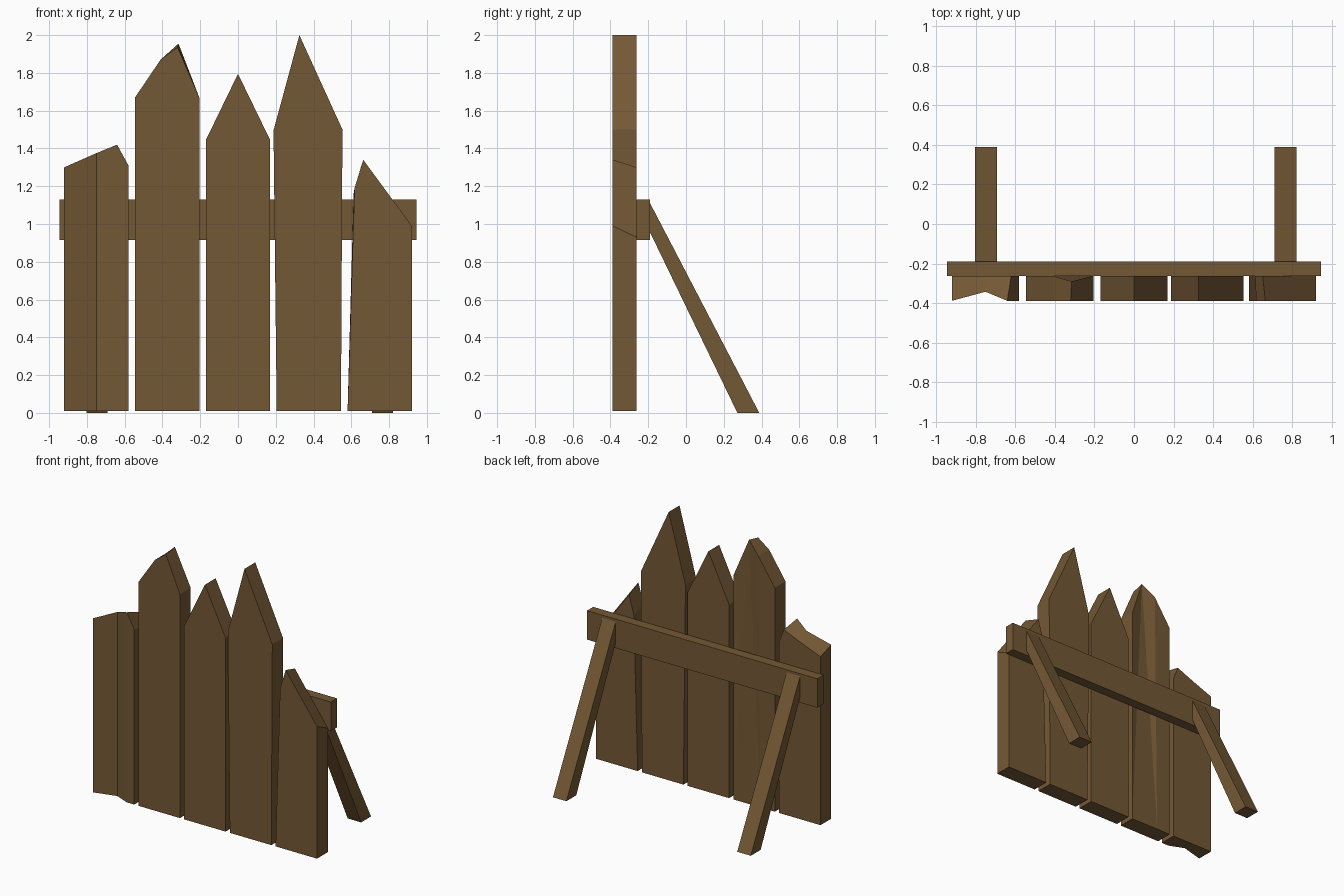
import bpy, bmesh

if "Cube" in bpy.data.objects:
    bpy.data.objects.remove(bpy.data.objects["Cube"])

wood = bpy.data.materials.new("brown wood")
wood.diffuse_color = (0.175, 0.098, 0.035, 1)
wood.use_nodes = True
wood.node_tree.nodes["Principled BSDF"].inputs["Base Color"].default_value = wood.diffuse_color
FRONT, BACK, BASE = -0.388, -0.262, 0.01


def loft(name, a, b):
    """Solid between two matching loops of 3D points."""
    bm = bmesh.new()
    va = [bm.verts.new(p) for p in a]
    vb = [bm.verts.new(p) for p in b]
    n = len(a)
    caps = [bm.faces.new(va), bm.faces.new(vb[::-1])]
    for i in range(n):
        j = (i + 1) % n
        bm.faces.new((va[i], vb[i], vb[j], va[j]))
    bmesh.ops.triangulate(bm, faces=caps)
    bmesh.ops.recalc_face_normals(bm, faces=bm.faces)
    me = bpy.data.meshes.new(name)
    bm.to_mesh(me)
    bm.free()
    me.materials.append(wood)
    ob = bpy.data.objects.new(name, me)
    bpy.context.collection.objects.link(ob)
    return ob


def plank(name, front, back=None):
    """Board from an x-z outline; a third value overrides the depth y."""
    def to3d(pts, y):
        return [(p[0], p[2] if len(p) > 2 else y, p[1]) for p in pts]
    return loft(name, to3d(front, FRONT), to3d(back or front, BACK))


# Far left board, hollowed along the front and sloping back at the top
plank("plank_far_left",
      [(-0.92, BASE), (-0.75, BASE, -0.342), (-0.64, BASE), (-0.58, BASE),
       (-0.58, 1.31), (-0.64, 1.42), (-0.75, 1.375, -0.342), (-0.92, 1.30)],
      [(-0.92, BASE), (-0.75, BASE), (-0.62, BASE), (-0.58, BASE),
       (-0.58, 1.28), (-0.62, 1.38), (-0.75, 1.325), (-0.92, 1.26)])

# Left board with a chipped point, dented at the back
plank("plank_left",
      [(-0.43, BASE), (-0.205, BASE), (-0.205, 1.67), (-0.32, 1.935),
       (-0.41, 1.87), (-0.545, 1.67), (-0.545, BASE)],
      [(-0.43, BASE), (-0.205, BASE), (-0.205, 1.67), (-0.315, 1.955, -0.29),
       (-0.41, 1.87), (-0.545, 1.67), (-0.545, BASE)])

# Middle and right boards with plain points
plank("plank_middle",
      [(-0.17, BASE), (0.17, BASE), (0.17, 1.445), (0, 1.795), (-0.17, 1.445)])
plank("plank_right",
      [(0.205, BASE), (0.545, BASE), (0.553, 1.50), (0.325, 2.0), (0.188, 1.495)])

# Far right short board, sloping back at the top
plank("plank_far_right",
      [(0.58, BASE), (0.92, BASE), (0.92, 0.99), (0.663, 1.34), (0.617, 1.19)],
      [(0.58, BASE), (0.92, BASE), (0.92, 0.93), (0.65, 1.30), (0.612, 1.16)])

# Cross rail behind the boards
rail = [(-0.945, 0.915), (0.945, 0.915), (0.945, 1.13), (-0.945, 1.13)]
loft("cross_rail", [(x, BACK, z) for x, z in rail], [(x, -0.19, z) for x, z in rail])

# Slanted support legs
leg = [(-0.19, 1.11), (-0.19, 0.955), (0.272, 0), (0.388, 0)]
for name, x0, x1 in (("left_leg", -0.803, -0.692), ("right_leg", 0.71, 0.82)):
    loft(name, [(x0, y, z) for y, z in leg], [(x1, y, z) for y, z in leg])
